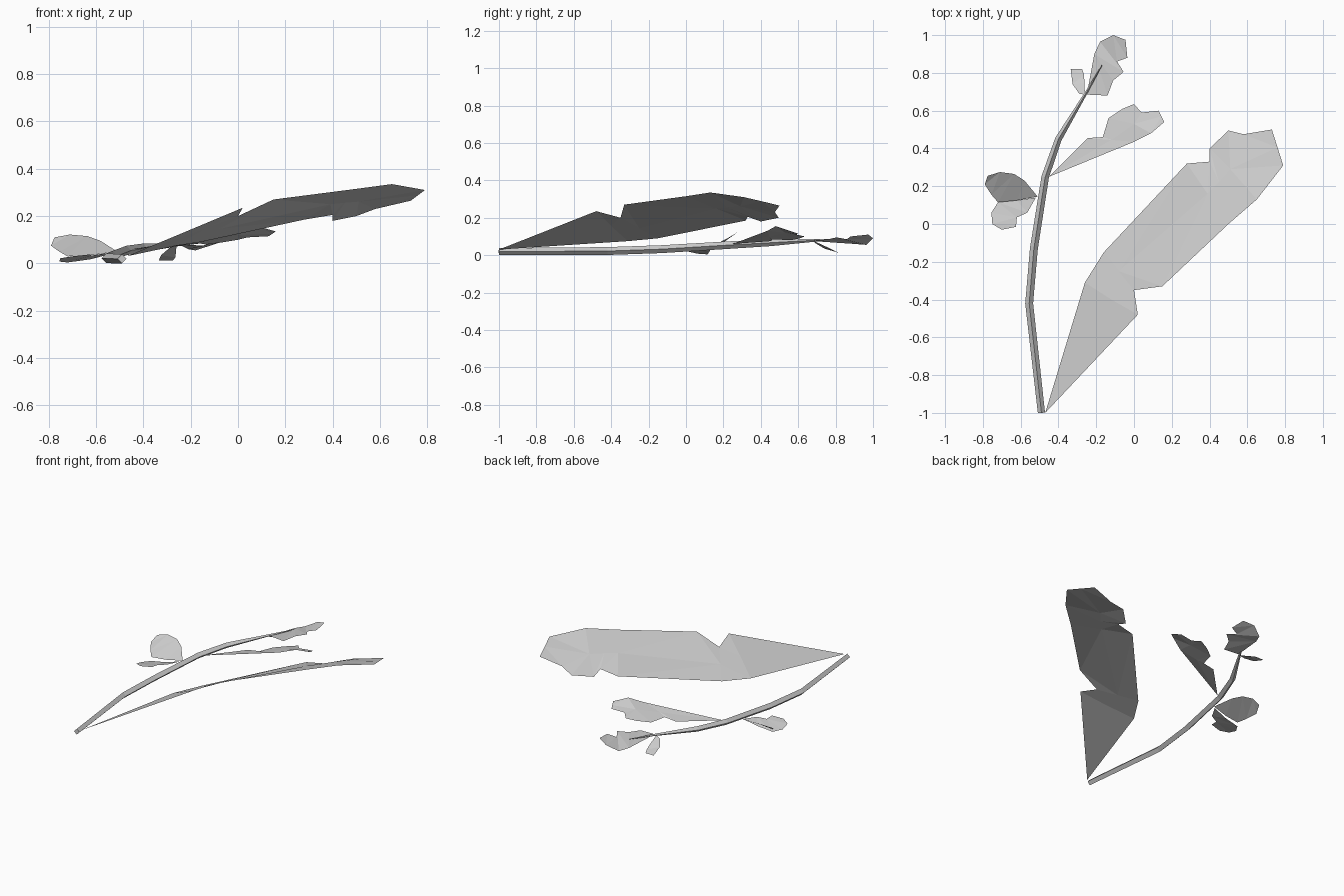
import bpy
import bmesh
from mathutils import Vector

cube = bpy.data.objects.get("Cube")
if cube:
    bpy.data.objects.remove(cube, do_unlink=True)

GREY = (0.6, 0.6, 0.6, 1.0)
material = bpy.data.materials.new("plain grey")
material.use_nodes = True
material.diffuse_color = GREY
material.node_tree.nodes["Principled BSDF"].inputs["Base Color"].default_value = GREY


def finish(name, bm):
    """Turn a bmesh into a flat shaded object."""
    mesh = bpy.data.meshes.new(name)
    bm.to_mesh(mesh)
    bm.free()
    mesh.materials.append(material)
    obj = bpy.data.objects.new(name, mesh)
    bpy.context.collection.objects.link(obj)
    return obj


def leaf(name, base, *lines):
    """Thin leaf blade: bridge neighbouring lines (left edge, midrib, right edge)."""
    bm = bmesh.new()
    start = bm.verts.new(base)
    rows = [[bm.verts.new(p) for p in line] for line in lines]
    for left, right in zip(rows, rows[1:]):
        count = max(len(left), len(right))

        def rung(edge, i):
            return edge[round(i * (len(edge) - 1) / (count - 1))]

        bm.faces.new((start, right[0], left[0]))
        for i in range(count - 1):
            corners = [rung(left, i), rung(right, i),
                       rung(right, i + 1), rung(left, i + 1)]
            unique = list(dict.fromkeys(corners))
            if len(unique) > 2:
                bm.faces.new(unique)
    bmesh.ops.triangulate(bm, faces=bm.faces[:])
    bm.normal_update()
    down = [f for f in bm.faces if f.normal.z < 0]
    bmesh.ops.reverse_faces(bm, faces=down)
    return finish(name, bm)


def stem(name, path):
    """Four sided tapering stem swept along (x, y, z, radius) points."""
    bm = bmesh.new()
    rings = []
    points = [Vector(p[:3]) for p in path]
    last = len(path) - 1
    for i, centre in enumerate(points):
        along = points[min(i + 1, last)] - points[max(i - 1, 0)]
        side = along.cross(Vector((0, 0, 1))).normalized()
        up = side.cross(along).normalized()
        radius = path[i][3]
        rings.append([bm.verts.new(centre + d * radius)
                      for d in (side, up, -side, -up)])
    for a, b in zip(rings, rings[1:]):
        for k in range(4):
            n = (k + 1) % 4
            bm.faces.new((a[k], a[n], b[n], b[k]))
    bm.faces.new(rings[0])
    bm.faces.new(rings[-1])
    bmesh.ops.recalc_face_normals(bm, faces=bm.faces[:])
    return finish(name, bm)


# Curved main stem
stem("stem", [
    (-.49, -1, .019, .019), (-.555, -.42, .022, .021), (-.53, -.13, .032, .021),
    (-.47, .25, .055, .02), (-.4, .45, .066, .018), (-.25, .7, .08, .007),
    (-.17, .84, .085, .002)])

# Long blade rising from the foot of the stem
leaf("large_leaf", (-.47, -1, .03),
     [(-.26, -.31, .075), (-.16, -.15, .09), (.28, .32, .185), (.4, .33, .205),
      (.4, .4, .18), (.5, .495, .2), (.58, .475, .23), (.73, .5, .265)],
     [(-.12, -.4, .155), (-.08, -.25, .145), (.39, .16, .25), (.45, .22, .256),
      (.51, .29, .261), (.76, .405, .288)],
     [(.02, -.48, .235), (0, -.35, .2), (.15, -.33, .27), (.5, 0, .315),
      (.65, .13, .335), (.79, .31, .31)])

# Ragged leaf in the middle of the stem
leaf("middle_leaf", (-.45, .25, .06),
     [(-.245, .455, .075), (-.165, .46, .085), (-.135, .56, .08), (-.06, .61, .09),
      (0, .635, .1), (.04, .59, .11), (.13, .6, .115)],
     [(-.12, .445, .1), (0, .53, .12), (.145, .57, .125)],
     [(0, .435, .13), (.09, .48, .155), (.16, .54, .135)])

# Leaf at the tip of the stem and the drooping leaflet beside it
leaf("tip_leaf", (-.25, .685, .08),
     [(-.21, .9, .06), (-.18, .965, .055), (-.11, 1, .09)],
     [(-.14, .68, .075), (-.11, .76, .085), (-.055, .805, .095), (-.09, .86, .085),
      (-.035, .88, .1), (-.045, .975, .11)])
leaf("tip_leaflet", (-.26, .685, .075),
     [(-.29, .69, .065), (-.325, .74, .035), (-.335, .82, .012)],
     [(-.262, .75, .045), (-.265, .79, .025), (-.275, .82, .012)])

# Pair of rounded leaves on the other side, meeting along a shared crease
leaf("upper_round_leaf", (-.51, .145, .05),
     [(-.62, .125, .035), (-.72, .115, .03), (-.755, .155, .05), (-.79, .21, .075),
      (-.775, .255, .11)],
     [(-.58, .23, .095), (-.635, .265, .115), (-.71, .275, .122)])
leaf("lower_round_leaf", (-.52, .14, .045),
     [(-.62, .125, .018), (-.72, .115, .004), (-.755, .06, .008), (-.75, 0, .022),
      (-.7, -.03, .03)],
     [(-.565, .06, .042), (-.62, .035, .033), (-.625, -.015, .038)])
